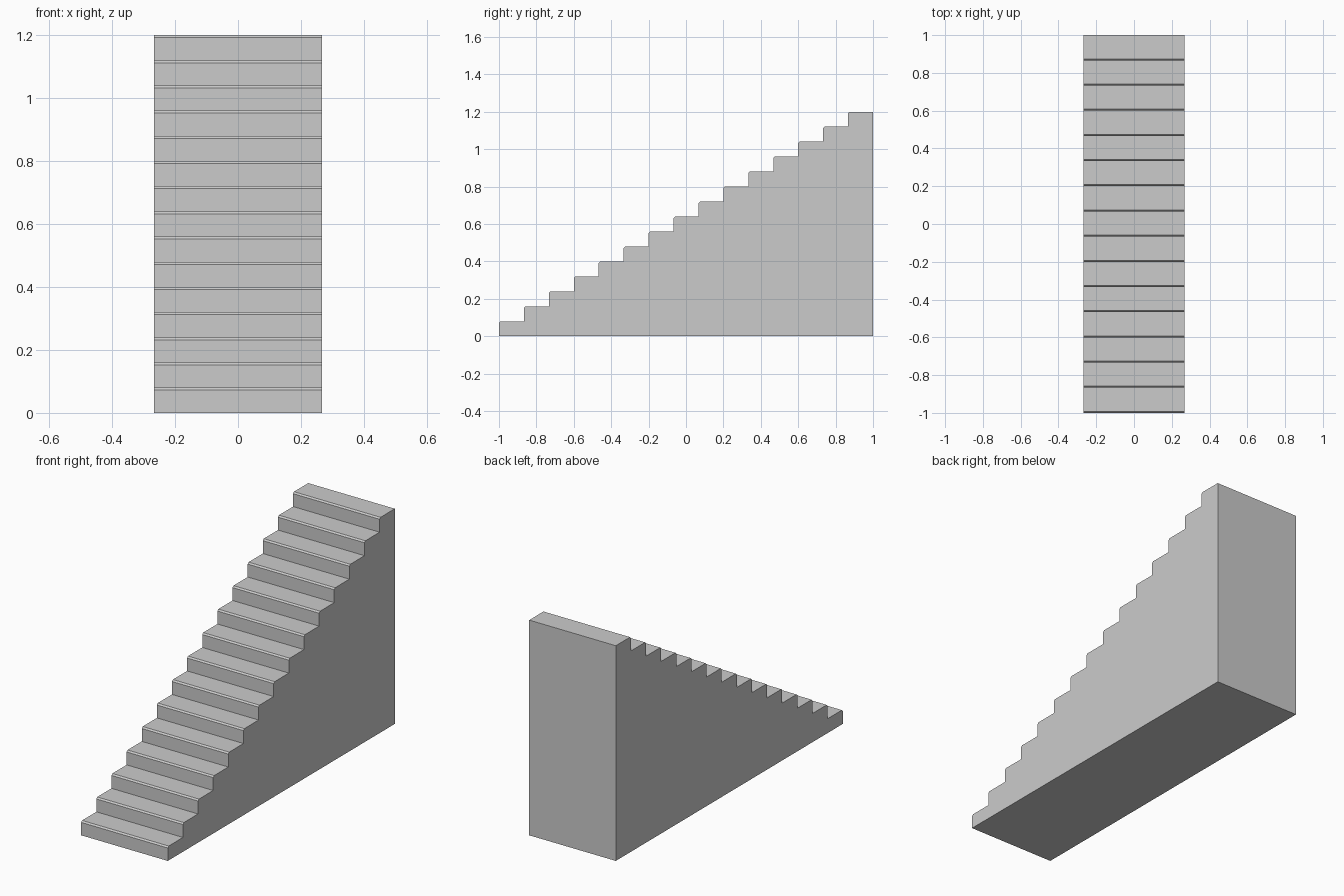
import bpy
import bmesh

STEPS = 15
HALF_WIDTH = 0.267
LENGTH, HEIGHT = 2.0, 1.2
RUN, RISE = LENGTH / STEPS, HEIGHT / STEPS
NOSE = 0.008  # chamfer on each tread's front edge

cube = bpy.data.objects.get("Cube")
if cube:
    bpy.data.objects.remove(cube, do_unlink=True)

# Single plain grey
grey = bpy.data.materials.new("light grey")
grey.use_nodes = True
colour = (0.6, 0.6, 0.6, 1.0)
grey.diffuse_color = colour
grey.node_tree.nodes["Principled BSDF"].inputs["Base Color"].default_value = colour

# Side profile: base, then riser and chamfered nose of each step
profile = [(LENGTH / 2, HEIGHT), (LENGTH / 2, 0), (-LENGTH / 2, 0)]
for i in range(STEPS):
    y, top = -LENGTH / 2 + i * RUN, (i + 1) * RISE
    if i:
        profile.append((y, i * RISE))
    profile += [(y, top - NOSE), (y + NOSE, top)]

# Extrude the profile across the width
bm = bmesh.new()
side = bm.faces.new([bm.verts.new((-HALF_WIDTH, y, z)) for y, z in profile])
extruded = bmesh.ops.extrude_face_region(bm, geom=[side], use_keep_orig=True)
far_side = [v for v in extruded["geom"] if isinstance(v, bmesh.types.BMVert)]
bmesh.ops.translate(bm, verts=far_side, vec=(2 * HALF_WIDTH, 0, 0))
bmesh.ops.recalc_face_normals(bm, faces=bm.faces)

mesh = bpy.data.meshes.new("staircase")
bm.to_mesh(mesh)
bm.free()
mesh.materials.append(grey)
bpy.context.collection.objects.link(bpy.data.objects.new("staircase", mesh))
